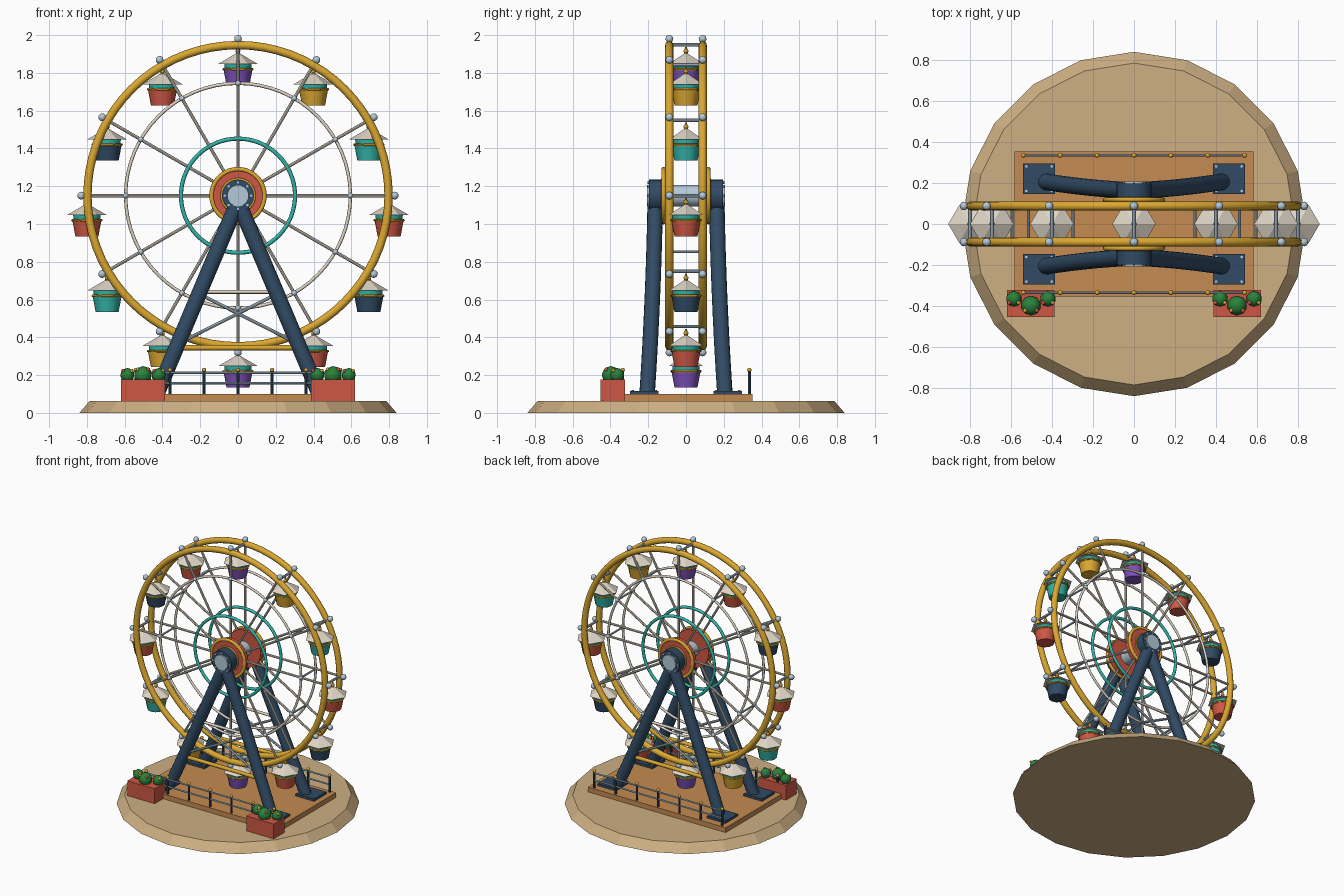
import bpy, bmesh
from math import sin, cos, pi, radians
from mathutils import Vector, Matrix

cube = bpy.data.objects.get("Cube")
if cube:
    bpy.data.objects.remove(cube)


def material(name, r, g, b):
    rgba = [(c / 255) ** 2.2 for c in (r, g, b)] + [1]
    m = bpy.data.materials.new(name)
    m.use_nodes = True
    m.diffuse_color = rgba
    m.node_tree.nodes["Principled BSDF"].inputs["Base Color"].default_value = rgba
    return m


GOLD = material("gold paint", 218, 166, 52)
NAVY = material("navy steel", 52, 76, 100)
RED = material("coral red", 206, 88, 70)
TEAL = material("teal", 54, 180, 168)
PURPLE = material("purple", 126, 82, 184)
CREAM = material("cream", 222, 212, 196)
STEEL = material("pale steel", 178, 200, 214)
WOOD = material("wood deck", 196, 138, 82)
SAND = material("sand", 204, 174, 130)
GREEN = material("leaf green", 44, 130, 62)


def rod(bm, a, b, r, r2=None, sides=12, spin=0):
    """Cylinder or cone between two points."""
    a, b = Vector(a), Vector(b)
    d = b - a
    mat = Matrix.Translation((a + b) / 2) @ d.to_track_quat("Z", "Y").to_matrix().to_4x4()
    bmesh.ops.create_cone(bm, cap_ends=True, segments=sides, radius1=r,
                          radius2=r if r2 is None else r2, depth=d.length,
                          matrix=mat @ Matrix.Rotation(spin, 4, "Z"))


def ball(bm, p, r):
    bmesh.ops.create_icosphere(bm, subdivisions=2, radius=r, matrix=Matrix.Translation(p))


def box(bm, centre, size):
    bmesh.ops.create_cube(bm, size=1, matrix=Matrix.Translation(centre) @ Matrix.Diagonal((*size, 1)))


def tube(bm, path, r, closed=False, sides=10):
    """Round section swept along a path of points."""
    n, rings = len(path), []
    for i, p in enumerate(path):
        nxt = path[(i + 1) % n] if closed else path[min(i + 1, n - 1)]
        prv = path[i - 1] if closed else path[max(i - 1, 0)]
        t = (nxt - prv).normalized()
        u = t.cross(Vector((0, 1, 0) if abs(t.y) < 0.7 else (0, 0, 1))).normalized()
        v = t.cross(u)
        rings.append([bm.verts.new(p + r * (u * cos(2 * pi * k / sides) + v * sin(2 * pi * k / sides)))
                      for k in range(sides)])
    for i in range(n if closed else n - 1):
        a, b = rings[i], rings[(i + 1) % n]
        for k in range(sides):
            j = (k + 1) % sides
            bm.faces.new((a[k], a[j], b[j], b[k]))
    if not closed:
        bm.faces.new(rings[0])
        bm.faces.new(rings[-1])


def part(name, mat, build, smooth=True, at=(0, 0, 0)):
    bm = bmesh.new()
    build(bm)
    bmesh.ops.recalc_face_normals(bm, faces=bm.faces)
    for f in bm.faces:
        f.smooth = smooth
    for e in bm.edges:
        e.smooth = e.calc_face_angle(0) < 0.7
    mesh = bpy.data.meshes.new(name)
    bm.to_mesh(mesh)
    bm.free()
    mesh.materials.append(mat)
    ob = bpy.data.objects.new(name, mesh)
    ob.location = at
    bpy.context.collection.objects.link(ob)
    return ob


HUB, RIM_Y = 1.15, 0.088
ANGLES = [radians(90 - 30 * i) for i in range(12)]


def polar(r, a, y=0.0):
    return Vector((r * cos(a), y, HUB + r * sin(a)))


def ring(bm, r, thick, y, steps=64, sides=10):
    tube(bm, [polar(r, 2 * pi * i / steps, y) for i in range(steps)], thick, True, sides)


# Ground disc and deck
part("ground_disc", SAND, lambda bm: rod(bm, (0, 0, 0), (0, 0, 0.063), 0.84, 0.785, 20), False)
part("deck", WOOD, lambda bm: box(bm, (0, 0, 0.08), (1.165, 0.705, 0.04)), False)

# Wheel halves, supports and fences, front and back
for s, side in ((-1, "front"), (1, "back")):
    y = s * RIM_Y
    part(side + "_outer_rim", GOLD, lambda bm: ring(bm, 0.797, 0.022, y, 72, 12))
    part(side + "_middle_ring", CREAM, lambda bm: ring(bm, 0.595, 0.009, y))
    part(side + "_inner_ring", TEAL, lambda bm: ring(bm, 0.302, 0.011, y))

    def spokes(bm):
        for a in ANGLES:
            rod(bm, polar(0.08, a, y), polar(0.79, a, y), 0.0085, sides=8)
    part(side + "_spokes", CREAM, spokes)

    def joints(bm):
        for a in ANGLES:
            ball(bm, polar(0.83, a, y), 0.021)
            ball(bm, polar(0.595, a, y * 1.06), 0.015)
    part(side + "_joint_balls", STEEL, joints)

    # Hub flange and bearing
    part(side + "_hub_flange", RED,
         lambda bm: rod(bm, (0, s * 0.075, HUB), (0, s * 0.125, HUB), 0.14, sides=40))

    def hub_trim(bm):
        ring(bm, 0.14, 0.012, s * 0.119, 40)
        ring(bm, 0.088, 0.006, s * 0.126, 32)
    part(side + "_hub_trim", GOLD, hub_trim)
    part(side + "_bearing", NAVY,
         lambda bm: rod(bm, (0, s * 0.125, HUB), (0, s * 0.197, HUB), 0.085, sides=24))

    def bolts(bm):
        for i in range(8):
            p = polar(0.07, 2 * pi * i / 8, s * 0.195)
            rod(bm, p, p + Vector((0, s * 0.008, 0)), 0.007, sides=6)
        for x in (-0.463, 0.463):
            for dx in (-0.062, 0.062):
                for dy in (-0.06, 0.06):
                    rod(bm, (x + dx, s * 0.221 + dy, 0.11), (x + dx, s * 0.221 + dy, 0.122), 0.007, sides=6)
    part(side + "_bolts", STEEL, bolts)

    # Bowed legs on foot plates
    def leg_point(x_sign, t):
        return Vector((x_sign * 0.43 * t, s * (0.163 + 0.018 * t + 0.025 * t * t), HUB - 0.03 - 1.02 * t))

    def legs(bm):
        for q in (-1, 1):
            tube(bm, [leg_point(q, i / 12) for i in range(13)], 0.041, sides=16)
    part(side + "_legs", NAVY, legs)

    def plates(bm):
        for q in (-1, 1):
            box(bm, (q * 0.463, s * 0.221, 0.108), (0.155, 0.15, 0.018))
    part(side + "_foot_plates", NAVY, plates, False)

    # Braces between the legs
    part(side + "_lower_tie", GOLD, lambda bm: rod(bm, leg_point(-1, 0.76), leg_point(1, 0.76), 0.014))
    part(side + "_upper_tie", CREAM, lambda bm: rod(bm, leg_point(-1, 0.47), leg_point(1, 0.47), 0.01))

    def cross(bm):
        for q in (-1, 1):
            rod(bm, leg_point(q, 0.48), leg_point(-q, 0.74), 0.009, sides=8)
    part(side + "_cross_braces", STEEL, cross)

    # Fence
    xs = [0.18 * i for i in range(-3, 4)]
    fy = s * 0.335

    def posts(bm):
        for x in xs:
            rod(bm, (x, fy, 0.1), (x, fy, 0.222), 0.008, sides=8)
    part(side + "_fence_posts", NAVY, posts)

    def finials(bm):
        for x in xs:
            ball(bm, (x, fy, 0.227), 0.012)
    part(side + "_fence_finials", GOLD, finials)

    def rails(bm):
        for z in (0.157, 0.212):
            rod(bm, (-0.54, fy, z), (0.54, fy, z), 0.006, sides=8)
    part(side + "_fence_rails", STEEL, rails)

# Axle and cross rods joining both wheel halves
part("axle", STEEL, lambda bm: rod(bm, (0, -0.207, HUB), (0, 0.207, HUB), 0.057, sides=24))


def cross_rods(bm):
    for a in ANGLES:
        rod(bm, polar(0.8, a, -0.1), polar(0.8, a, 0.1), 0.009, sides=8)
        rod(bm, polar(0.595, a, -0.105), polar(0.595, a, 0.105), 0.007, sides=8)


part("cross_rods", STEEL, cross_rods)


# Gondolas
def up(bm, z1, z2, r1, r2, sides, spin=0):
    rod(bm, (0, 0, z1), (0, 0, z2), r1, r2, sides, spin)


def gondola_trim(bm):
    tube(bm, [Vector((0.076 * cos(2 * pi * i / 16), 0.076 * sin(2 * pi * i / 16), -0.13)) for i in range(16)],
         0.007, True, 6)
    up(bm, -0.055, -0.012, 0.012, 0.005, 8)
    ball(bm, (0, 0, -0.035), 0.013)


for i, a in enumerate(ANGLES):
    p, n = polar(0.8, a), "gondola_%d_" % (i + 1)
    colour = (PURPLE, GOLD, TEAL, RED, NAVY, RED)[i % 6]
    part(n + "basket", colour, lambda bm: up(bm, -0.215, -0.13, 0.061, 0.077, 12), at=p)
    part(n + "band", TEAL, lambda bm: up(bm, -0.13, -0.098, 0.07, 0.073, 12), at=p)
    part(n + "trim", GOLD, gondola_trim, at=p)
    part(n + "roof", CREAM, lambda bm: up(bm, -0.103, -0.048, 0.106, 0.012, 6, pi / 2), False, p)

# Planters with shrubs and flowers
for q, side in ((-1, "right"), (1, "left")):
    part(side + "_planter", RED, lambda bm: box(bm, (q * 0.503, -0.388, 0.119), (0.232, 0.13, 0.115)), False)
    shrubs = [(q * 0.503 - 0.083, -0.365, 0.2, 0.038), (q * 0.503, -0.398, 0.2, 0.048),
              (q * 0.503 + 0.083, -0.365, 0.2, 0.038)]

    def leaves(bm):
        for x, y, z, r in shrubs:
            ball(bm, (x, y, z), r)
    part(side + "_shrubs", GREEN, leaves)
    for k, (name, mat) in enumerate((("red", RED), ("gold", GOLD))):
        def flowers(bm):
            for j, (x, y, z, r) in enumerate(shrubs):
                d = Vector((0.6 if (j + k) % 2 else -0.6, -0.5, 0.62)).normalized()
                ball(bm, Vector((x, y, z)) + d * r, 0.01)
        part(side + "_" + name + "_flowers", mat, flowers)
